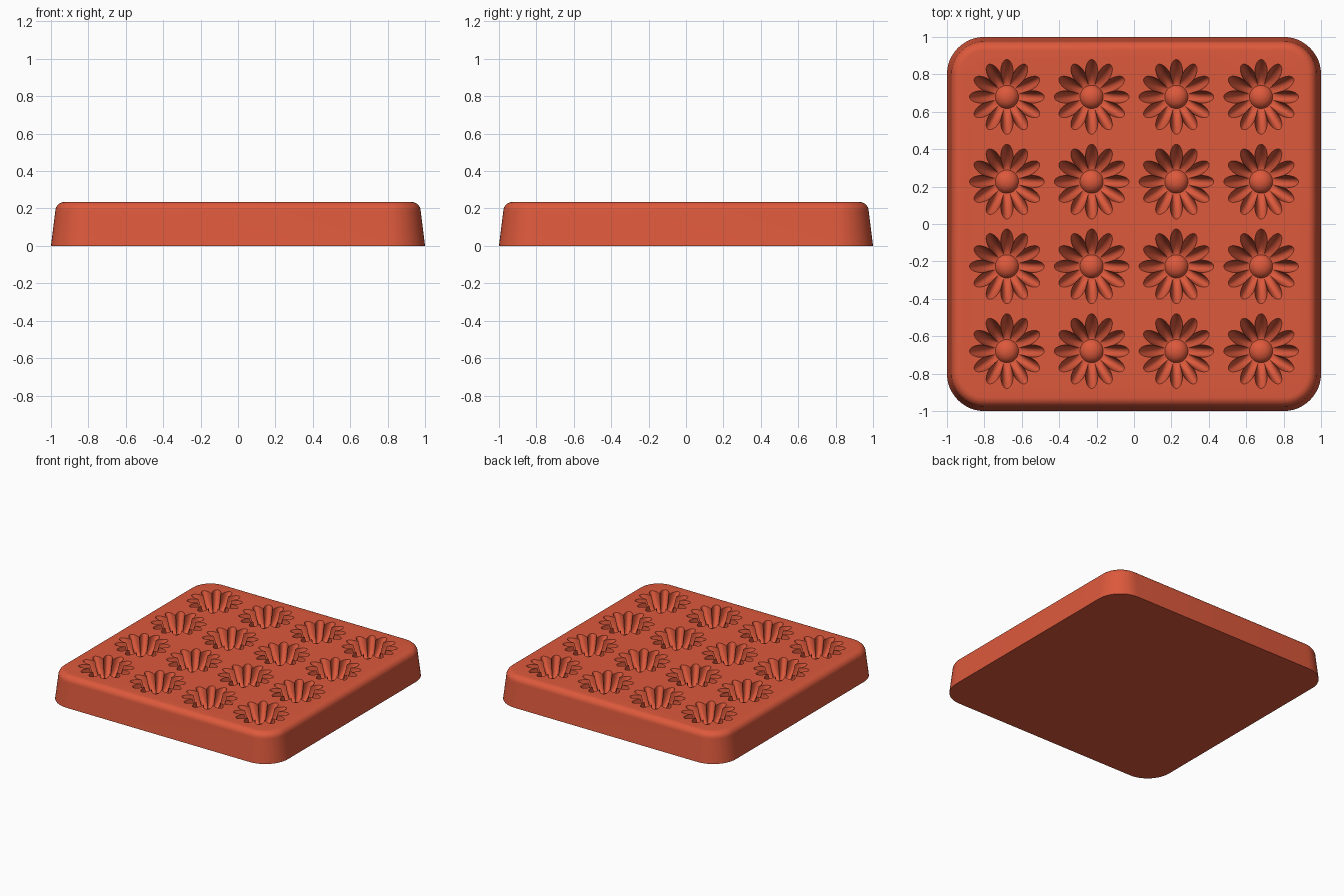
import bpy, bmesh
from math import cos, sin, pi

cube = bpy.data.objects.get("Cube")
if cube:
    bpy.data.objects.remove(cube)

TOP = 0.235
PITCH = 0.453
PETALS = 12
STEPS = 16          # points per petal

clay = bpy.data.materials.new("terracotta red")
clay.use_nodes = True
clay.diffuse_color = (0.72, 0.1, 0.045, 1)
clay.node_tree.nodes["Principled BSDF"].inputs["Base Color"].default_value = clay.diffuse_color


def loft(bm, rings):
    """Skin a stack of closed rings and cap both ends."""
    loops = [[bm.verts.new(p) for p in ring] for ring in rings]
    for a, b in zip(loops, loops[1:]):
        for i in range(len(a)):
            j = (i + 1) % len(a)
            bm.faces.new((a[i], a[j], b[j], b[i]))
    bm.faces.new(loops[0][::-1])
    bm.faces.new(loops[-1])


def make_object(name, bm):
    bmesh.ops.recalc_face_normals(bm, faces=bm.faces)
    mesh = bpy.data.meshes.new(name)
    bm.to_mesh(mesh)
    bm.free()
    mesh.materials.append(clay)
    obj = bpy.data.objects.new(name, mesh)
    bpy.context.collection.objects.link(obj)
    return obj


def rounded_square(half, radius, z, n=12):
    points = []
    for k, (sx, sy) in enumerate(((1, 1), (-1, 1), (-1, -1), (1, -1))):
        for i in range(n + 1):
            a = (k + i / n) * pi / 2
            points.append((sx * (half - radius) + radius * cos(a),
                           sy * (half - radius) + radius * sin(a), z))
    return points


# Tapered tray with a rounded top edge
FILLET = 0.05
rings = [rounded_square(1, 0.2, 0)]
for i in range(9):
    a = i / 8 * pi / 2
    half = 0.977 - FILLET * (1 - cos(a))
    rings.append(rounded_square(half, half - 0.8, TOP - FILLET * (1 - sin(a))))
bm = bmesh.new()
loft(bm, rings)
tray = make_object("mould_tray", bm)


# Flower cavity: domed centre, then petals rising to a scalloped rim
def petal_reach(a):
    wave = abs(cos(a * PETALS / 2))
    return 0.125 + 0.075 * wave ** 0.8


def flower_rings(cx, cy):
    angles = [2 * pi * i / (PETALS * STEPS) for i in range(PETALS * STEPS)]
    core, depth = 0.062, 0.13

    def ring(radius, z):
        return [(cx + radius(a) * cos(a), cy + radius(a) * sin(a), z) for a in angles]

    rings = []
    for i in range(1, 8):
        t = i / 8
        rings.append(ring(lambda a: core * t, TOP - depth + 0.045 * (1 - t * t) ** 0.5 - 0.01))
    for i in range(15):
        s = i / 14
        rings.append(ring(lambda a: core + (petal_reach(a) - core) * s,
                          TOP - depth * (1 - s ** 1.8)))
    rings.append(ring(petal_reach, TOP + 0.05))
    return rings


bm = bmesh.new()
for ix in range(4):
    for iy in range(4):
        loft(bm, flower_rings((ix - 1.5) * PITCH, (iy - 1.5) * PITCH))
cutter = make_object("flower_cutter", bm)
cutter.hide_render = True

# Press the flowers into the tray
cut = tray.modifiers.new("flower cavities", 'BOOLEAN')
cut.operation = 'DIFFERENCE'
cut.solver = 'EXACT'
cut.object = cutter
bpy.context.view_layer.objects.active = tray
tray.select_set(True)
bpy.ops.object.modifier_apply(modifier=cut.name)
bpy.data.objects.remove(cutter)
bpy.ops.object.shade_smooth_by_angle(angle=pi / 5)
